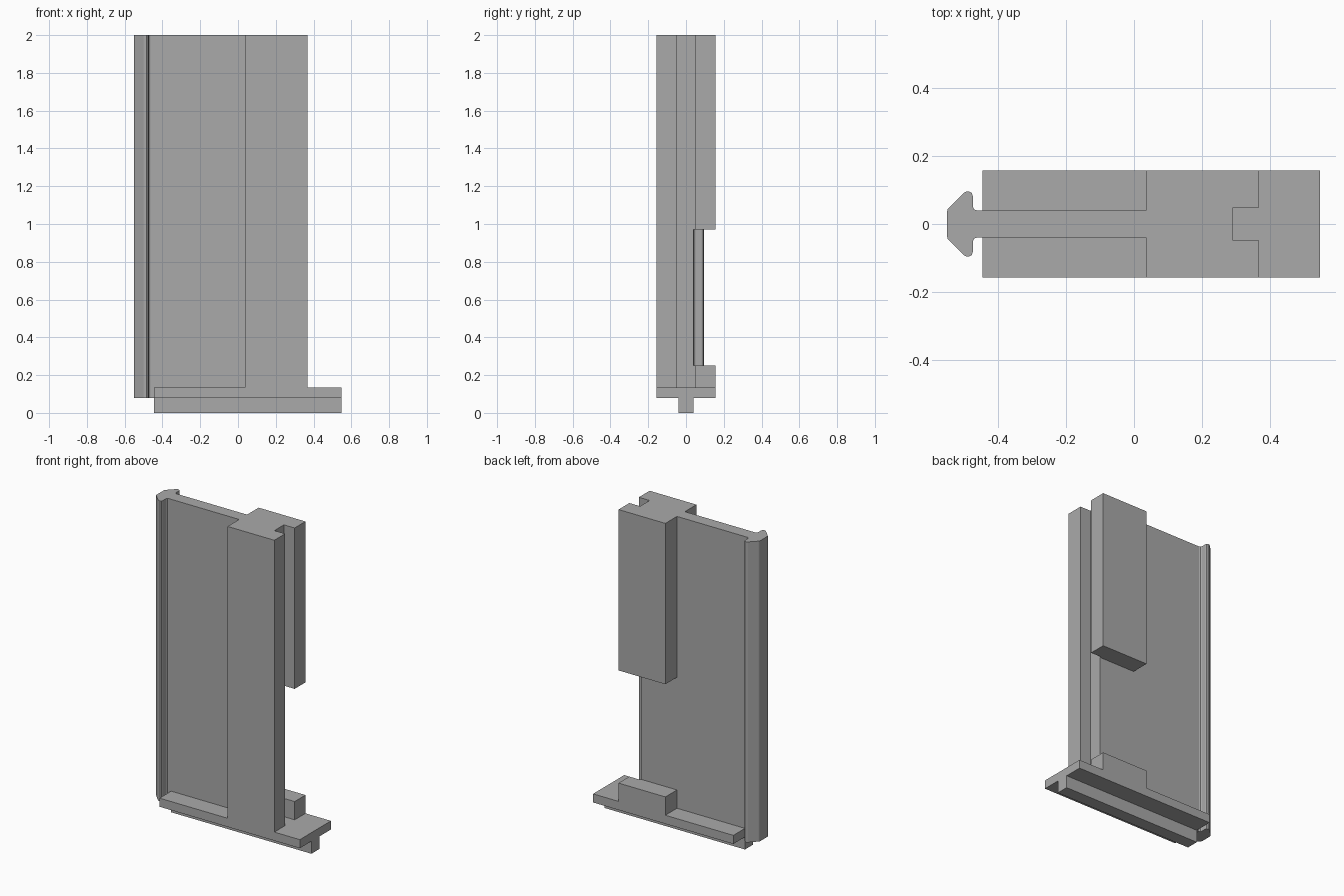
import bpy
import bmesh
from mathutils import Vector

cube = bpy.data.objects.get("Cube")
if cube:
    bpy.data.objects.remove(cube, do_unlink=True)

grey = bpy.data.materials.new("plain grey")
grey.use_nodes = True
grey.diffuse_color = (0.4, 0.4, 0.4, 1)
grey.node_tree.nodes["Principled BSDF"].inputs["Base Color"].default_value = (0.4, 0.4, 0.4, 1)

HALF = 0.157   # half depth of base and column
WEB = 0.04     # half thickness of panel and rail
TOP = 2.0
DECK = 0.135   # upper face of the base
UNDER = 0.08   # lower face of the base


def prism(name, points, start, end, place):
    """Extrude a closed profile between two stations."""
    bm = bmesh.new()
    face = bm.faces.new([bm.verts.new(place(a, b, start)) for a, b in points])
    shift = Vector(place(0, 0, end)) - Vector(place(0, 0, start))
    out = bmesh.ops.extrude_face_region(bm, geom=[face])
    moved = [v for v in out["geom"] if isinstance(v, bmesh.types.BMVert)]
    bmesh.ops.translate(bm, verts=moved, vec=shift)
    bmesh.ops.recalc_face_normals(bm, faces=bm.faces)
    mesh = bpy.data.meshes.new(name)
    bm.to_mesh(mesh)
    bm.free()
    mesh.materials.append(grey)
    obj = bpy.data.objects.new(name, mesh)
    bpy.context.collection.objects.link(obj)
    return obj


def upright(x, y, s):
    return (x, y, s)


def lengthwise(y, z, s):
    return (s, y, z)


def mirrored(half):
    """Complete a symmetric plan given on its +y side."""
    return half + [(x, -y) for x, y in reversed(half)]


# Base: T section running along x
prism("base_rail",
      [(-WEB, 0), (WEB, 0), (WEB, UNDER), (HALF, UNDER), (HALF, DECK),
       (-HALF, DECK), (-HALF, UNDER), (-WEB, UNDER)],
      -0.445, 0.547, lengthwise)

# Thin panel ending in an arrow-shaped clip with rounded barbs
prism("clip_panel",
      mirrored([(0.036, WEB), (-0.462, WEB), (-0.47, 0.043), (-0.474, 0.051),
                (-0.474, 0.082), (-0.477, 0.091), (-0.485, 0.096),
                (-0.494, 0.095), (-0.501, 0.091), (-0.544, 0.048),
                (-0.548, 0.043), (-0.55, 0.036)]),
      UNDER, TOP, upright)

# Column with a slot down its free side
column = prism("slotted_column",
               mirrored([(0.036, HALF), (0.367, HALF), (0.367, 0.048), (0.291, 0.048)]),
               DECK, TOP, upright)

# Opening cut through the rear of the column
cutter = prism("opening_cutter", [(0, WEB), (0.5, WEB), (0.5, 0.3), (0, 0.3)],
               0.252, 0.972, upright)
cutter.hide_render = True
cut = column.modifiers.new("rear_opening", "BOOLEAN")
cut.operation = "DIFFERENCE"
cut.solver = "EXACT"
cut.object = cutter
bpy.context.view_layer.objects.active = column
bpy.ops.object.modifier_apply(modifier=cut.name)
bpy.data.objects.remove(cutter, do_unlink=True)
